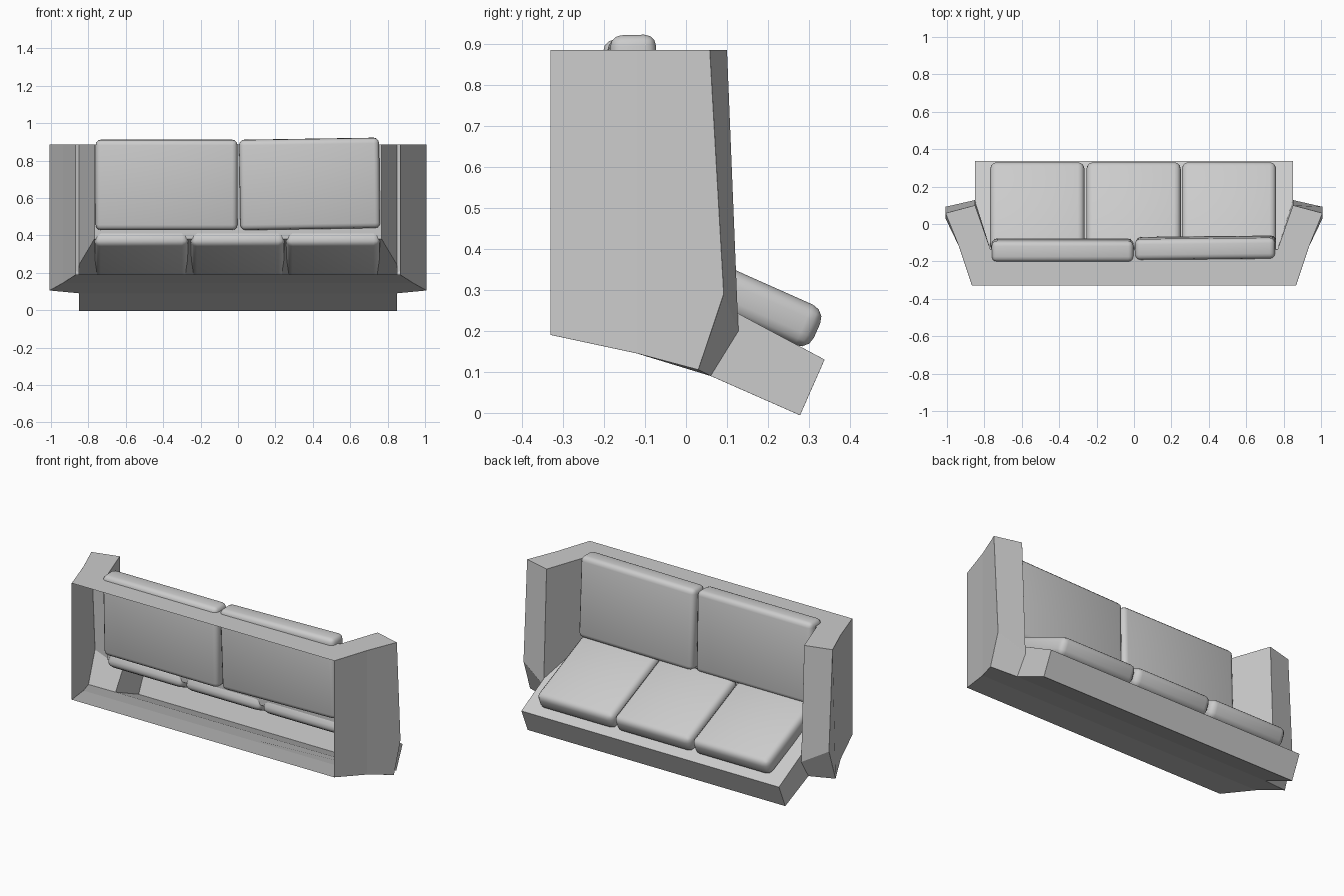
import bpy, bmesh, math

if "Cube" in bpy.data.objects:
    bpy.data.objects.remove(bpy.data.objects["Cube"])

# Half-cage of the frame shell (open at the back), mirrored across x = 0
T = 0.885
P = {
    'At': (.866, -.33, T), 'Ab': (.866, -.33, .19),        # outer rear corner
    'Mt': (.936, -.12, T), 'Mb': (.936, -.12, .145),       # outer bend
    'Ft': (1.008, .058, T), 'Fp': (1.008, .092, .29), 'Fq': (1.008, .03, .105),  # arm front, outer
    'It': (.85, .10, T), 'Ip': (.85, .128, .20), 'Iq': (.85, .06, .09),          # arm front, inner
    'J': (.85, .126, .243),                                # arm meets the seat deck
    'Ct': (.768, -.135, T), 'Cb': (.768, -.135, .38),      # inner corner
    'St': (.85, .338, .13), 'Sb': (.85, .278, -.006),      # seat base front
    'At0': (0, -.33, T), 'Ct0': (0, -.135, T), 'Cb0': (0, -.135, .38),
    'St0': (0, .338, .13), 'Sb0': (0, .278, -.006),
    'Iq0': (0, .06, .09), 'Mb0': (0, -.12, .145), 'Ab0': (0, -.33, .19),
}
FACES = [
    'At0 At Mt Ft It Ct Ct0',      # top
    'Ab Mb Mt At', 'Mb Fq Fp Ft Mt',   # outer side
    'Ft Fp Ip J It', 'Fp Fq Iq Ip',    # arm front
    'It J Cb Ct',                  # arm inside
    'Ct Cb Cb0 Ct0',               # back panel
    'Cb J St St0 Cb0',             # seat deck
    'J Ip Iq Sb St',               # base side
    'St Sb Sb0 St0',               # base front
    'Ab Ab0 Mb0 Mb', 'Mb Mb0 Iq0 Iq Fq', 'Iq Iq0 Sb0 Sb',  # underside
]


def make_object(name, bm):
    me = bpy.data.meshes.new(name)
    bm.to_mesh(me)
    bm.free()
    ob = bpy.data.objects.new(name, me)
    bpy.context.collection.objects.link(ob)
    return ob


def build_frame():
    bm = bmesh.new()
    for s in (1, -1):
        v = {k: bm.verts.new((s * x, y, z)) for k, (x, y, z) in P.items()}
        for f in FACES:
            ring = [v[k] for k in f.split()]
            bm.faces.new(ring if s > 0 else ring[::-1])
    bmesh.ops.remove_doubles(bm, verts=bm.verts, dist=1e-4)
    bmesh.ops.recalc_face_normals(bm, faces=bm.faces)
    bm.faces.ensure_lookup_table()
    top = max(bm.faces, key=lambda f: f.calc_center_median().z)
    if top.normal.z < 0:
        bmesh.ops.reverse_faces(bm, faces=bm.faces)
    # Chamfer only the outward corners
    edges = [e for e in bm.edges if len(e.link_faces) == 2
             and e.calc_face_angle_signed() > math.radians(22)]
    bmesh.ops.bevel(bm, geom=edges, offset=.026, segments=1,
                    profile=.5, affect='EDGES', clamp_overlap=True)
    return make_object('frame', bm)


def build_cushion(name, size, loc, rot, radius):
    bm = bmesh.new()
    bmesh.ops.create_cube(bm, size=1)
    bmesh.ops.scale(bm, vec=size, verts=bm.verts)
    bmesh.ops.bevel(bm, geom=bm.edges[:], offset=radius, segments=3,
                    profile=.5, affect='EDGES')
    for f in bm.faces:
        f.smooth = True
    ob = make_object(name, bm)
    ob.location = loc
    ob.rotation_euler = [math.radians(a) for a in rot]
    return ob


build_frame()

# Three sloping seat cushions
for i, x in enumerate((-.517, -.002, .508)):
    build_cushion(f'seat_cushion_{i + 1}', (.504, .50, .108),
                  (x, .091, .302), (-24, 0, 0), .035)

# Two upright back cushions, the second slightly askew
build_cushion('back_cushion_1', (.758, .112, .482), (-.382, -.14, .67), (1.5, 0, 0), .028)
build_cushion('back_cushion_2', (.748, .112, .482), (.383, -.127, .675), (1.5, -.9, .6), .028)
